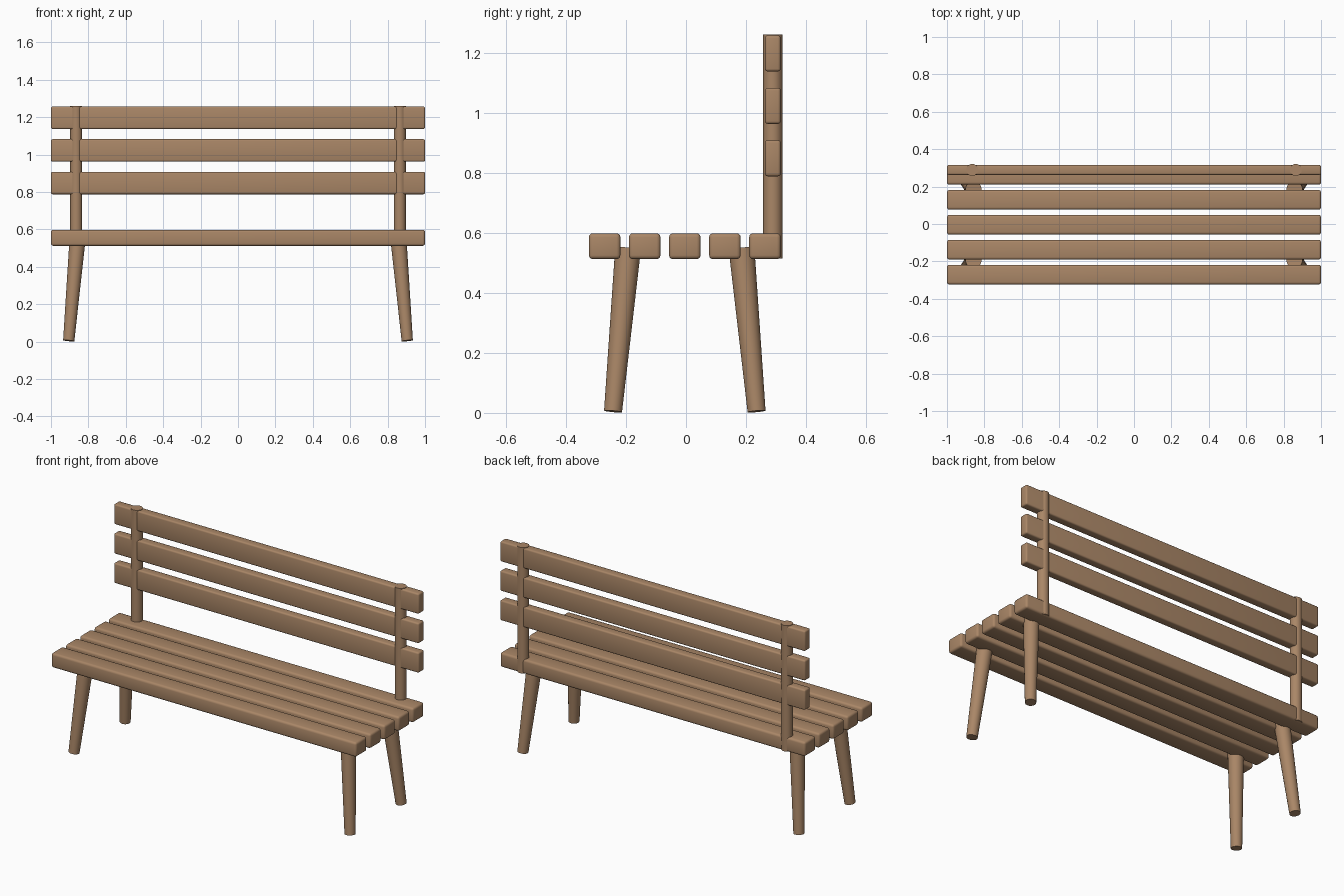
import bpy
import math
from mathutils import Vector

cube = bpy.data.objects.get("Cube")
if cube:
    bpy.data.objects.remove(cube, do_unlink=True)

# Single wood colour
wood = bpy.data.materials.new("warm_wood")
wood.use_nodes = True
colour = (0.40, 0.24, 0.135, 1)
wood.diffuse_color = colour
bsdf = wood.node_tree.nodes["Principled BSDF"]
bsdf.inputs["Base Color"].default_value = colour
bsdf.inputs["Roughness"].default_value = 0.8


def finish(obj, name):
    obj.name = name
    obj.data.materials.append(wood)
    bpy.ops.object.shade_smooth_by_angle(angle=math.radians(35))


def slat(name, y, z, depth, height, bevel):
    """Full-length board with rounded edges."""
    bpy.ops.mesh.primitive_cube_add(size=1, location=(0, y, z))
    obj = bpy.context.object
    obj.scale = (2, depth, height)
    bpy.ops.object.transform_apply(location=False, rotation=False, scale=True)
    mod = obj.modifiers.new("rounded_edges", "BEVEL")
    mod.width = bevel
    mod.segments = 3
    bpy.ops.object.modifier_apply(modifier=mod.name)
    finish(obj, name)


def rod(name, bottom, top, r_bottom, r_top):
    """Round, optionally tapered bar between two points."""
    a, b = Vector(bottom), Vector(top)
    axis = b - a
    bpy.ops.mesh.primitive_cone_add(vertices=32, radius1=r_bottom, radius2=r_top,
                                    depth=axis.length, location=(a + b) / 2)
    obj = bpy.context.object
    obj.rotation_euler = axis.to_track_quat("Z", "Y").to_euler()
    finish(obj, name)


# Seat boards
for i in range(5):
    slat(f"seat_slat_{i + 1}", -0.271 + i * 0.1335, 0.555, 0.105, 0.086, 0.013)

# Backrest boards
for i in range(3):
    slat(f"back_slat_{i + 1}", 0.289, 0.848 + i * 0.1745, 0.052, 0.12, 0.009)

# Splayed legs and upright back posts
for side, s in (("left", 1), ("right", -1)):
    rod(f"{side}_back_post", (s * 0.865, 0.289, 0.514), (s * 0.865, 0.289, 1.26), 0.032, 0.032)
    for end, e in (("front", -1), ("back", 1)):
        rod(f"{end}_{side}_leg", (s * 0.905, e * 0.239 - 0.004, 0.005),
            (s * 0.858, e * 0.189 - 0.004, 0.547), 0.030, 0.043)
